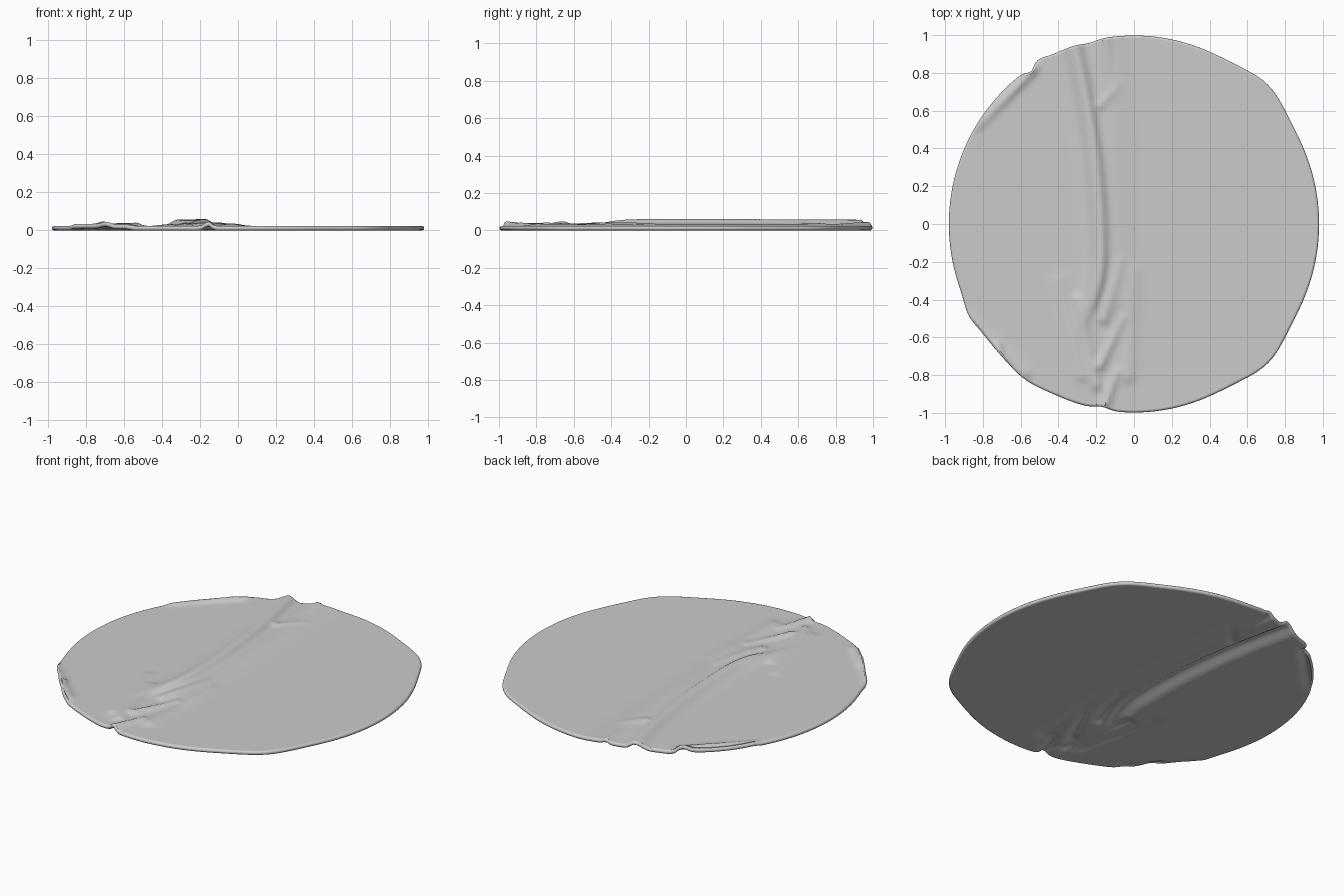
import bpy, bmesh, math

cube = bpy.data.objects.get("Cube")
if cube:
    bpy.data.objects.remove(cube)

SEGMENTS, RINGS, THICK = 320, 84, 0.024
HALF = THICK / 2

# Bulges and nicks in the round edge: angle, amount, spread in degrees
EDGE_BUMPS = [(46, 0.033, 10), (314, 0.033, 10), (104, -0.01, 3), (120, 0.014, 3),
              (124, -0.02, 2), (209, 0.016, 5), (235, 0.013, 7), (260, -0.015, 3)]

# Straight wrinkles: start, end, height at start and end, width
WRINKLES = [
    ((-0.09, -0.4), (-0.12, 1), 0.011, 0.01, 0.09),
    ((-0.15, 1), (-0.14, 0.82), 0.016, 0.002, 0.02),
    ((-0.18, 0.63), (-0.07, 0.75), 0.01, 0.002, 0.025),
    ((0, -0.25), (-0.03, -0.8), 0.004, 0.012, 0.04),
    ((-0.07, -0.2), (-0.16, -0.5), 0.004, 0.014, 0.03),
    ((-0.4, -0.3), (-0.28, -0.8), 0.006, 0.012, 0.035),
    ((-0.3, -0.4), (-0.2, -0.85), 0.01, 0.016, 0.03),
    ((-0.06, -0.5), (-0.18, -0.75), 0.008, 0.018, 0.025),
    ((-0.09, -0.78), (-0.17, -1), 0.01, 0.028, 0.022),
    ((-0.82, 0.52), (-0.53, 0.82), 0.008, 0.018, 0.025),
    ((-0.88, -0.5), (-0.58, -0.79), 0.01, 0.014, 0.03),
    ((-0.72, -0.64), (-0.69, -0.74), 0.012, 0.014, 0.02),
]


def edge_radius(angle):
    radius = math.hypot(0.98 * math.cos(angle), 0.998 * math.sin(angle))
    for centre, amount, spread in EDGE_BUMPS:
        radius += amount * math.exp(-((math.degrees(angle) - centre) / spread) ** 2)
    return radius


def main_fold(x, y):
    # Long curved crest, steeper on its right, fading out and hooking left near the front
    bend = 0.6 if y < -0.15 else 0.115
    offset = x + 0.176 + bend * (y + 0.15) ** 2
    width = 0.035 if offset > 0 else 0.055
    fade = 1 / (1 + math.exp(-(y + 0.43) / 0.05))
    return 0.038 * fade * math.exp(-(offset / width) ** 2)


def wrinkle(x, y, start, end, low, high, width):
    dx, dy = end[0] - start[0], end[1] - start[1]
    t = ((x - start[0]) * dx + (y - start[1]) * dy) / (dx * dx + dy * dy)
    t = max(0, min(1, t))
    away = math.hypot(x - start[0] - t * dx, y - start[1] - t * dy)
    return (low + (high - low) * t) * math.exp(-(away / width) ** 2)


def fold_height(x, y):
    total = main_fold(x, y) + sum(wrinkle(x, y, *w) for w in WRINKLES)
    # Soft limit where folds overlap
    return 0.06 * math.tanh(total / 0.06)


# Section from the top centre, round the hem, to the bottom centre: scale, hem inset, height
steps = [i / RINGS for i in range(1, RINGS)]
hem = [math.radians(a) for a in range(90, -91, -30)]
section = [(s, 0, HALF) for s in steps]
section += [(1, HALF * (1 - math.cos(a)), HALF * math.sin(a)) for a in hem]
section += [(s, 0, -HALF) for s in reversed(steps)]

# Cloth sheet, with both layers following the same folds
bm = bmesh.new()
angles = [math.tau * j / SEGMENTS for j in range(SEGMENTS)]
radii = [edge_radius(a) for a in angles]
heights = {}
rings = []
for scale, inset, z in section:
    ring = []
    for j, a in enumerate(angles):
        radius = radii[j] * scale
        if (scale, j) not in heights:
            heights[scale, j] = fold_height(radius * math.cos(a), radius * math.sin(a))
        radius -= inset
        ring.append(bm.verts.new((radius * math.cos(a), radius * math.sin(a),
                                  HALF + z + heights[scale, j])))
    rings.append(ring)

for upper, lower in zip(rings, rings[1:]):
    for j in range(SEGMENTS):
        k = (j + 1) % SEGMENTS
        bm.faces.new((upper[j], lower[j], lower[k], upper[k]))
for ring, z in ((rings[0], THICK), (rings[-1], 0)):
    centre = bm.verts.new((0, 0, z + fold_height(0, 0)))
    for j in range(SEGMENTS):
        bm.faces.new((centre, ring[j], ring[(j + 1) % SEGMENTS]))
bmesh.ops.recalc_face_normals(bm, faces=bm.faces)

mesh = bpy.data.meshes.new("round_cloth")
bm.to_mesh(mesh)
bm.free()
cloth = bpy.data.objects.new("round_cloth", mesh)
bpy.context.collection.objects.link(cloth)

# Plain grey fabric
grey = bpy.data.materials.new("grey_fabric")
grey.use_nodes = True
colour = (0.6, 0.6, 0.6, 1)
grey.diffuse_color = colour
grey.node_tree.nodes["Principled BSDF"].inputs["Base Color"].default_value = colour
mesh.materials.append(grey)

bpy.context.view_layer.objects.active = cloth
cloth.select_set(True)
bpy.ops.object.shade_smooth_by_angle(angle=math.radians(60))
